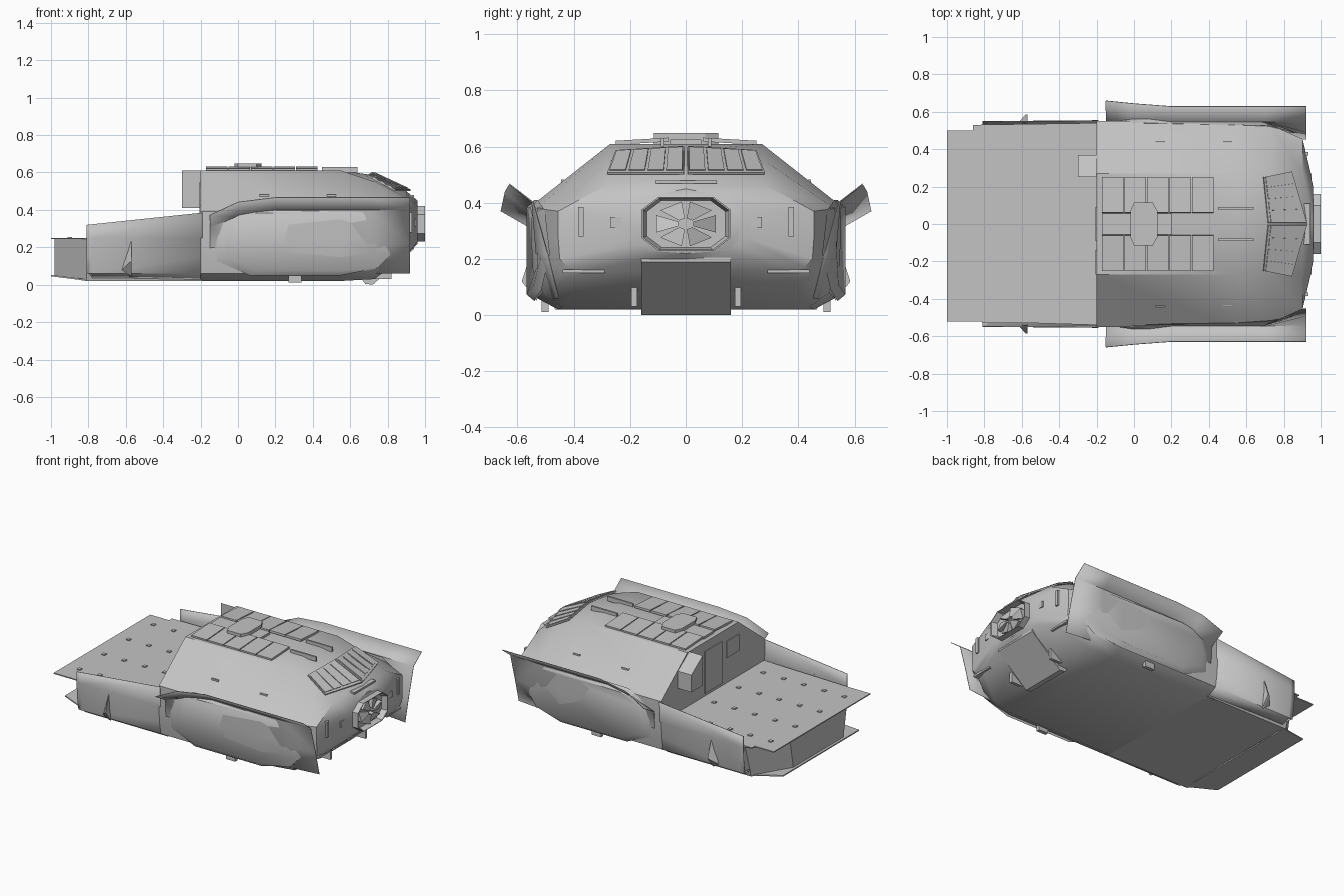
import bpy, bmesh, math
from mathutils import Vector

if "Cube" in bpy.data.objects:
    bpy.data.objects.remove(bpy.data.objects["Cube"])

grey = bpy.data.materials.new("hull_grey")
grey.use_nodes = True
grey.diffuse_color = (0.55, 0.55, 0.55, 1)
grey.node_tree.nodes["Principled BSDF"].inputs["Base Color"].default_value = (0.55, 0.55, 0.55, 1)


def finish(bm, name, smooth=0, thick=0):
    bmesh.ops.remove_doubles(bm, verts=bm.verts, dist=0.0001)
    bmesh.ops.recalc_face_normals(bm, faces=bm.faces)
    me = bpy.data.meshes.new(name)
    bm.to_mesh(me)
    bm.free()
    ob = bpy.data.objects.new(name, me)
    bpy.context.collection.objects.link(ob)
    me.materials.append(grey)
    if smooth:
        bpy.ops.object.select_all(action='DESELECT')
        ob.select_set(True)
        bpy.context.view_layer.objects.active = ob
        bpy.ops.object.shade_smooth_by_angle(angle=math.radians(smooth))
    if thick:
        mod = ob.modifiers.new("thickness", 'SOLIDIFY')
        mod.thickness = thick
    return ob


def bridge(bm, rows):
    for a, b in zip(rows, rows[1:]):
        for i in range(len(a) - 1):
            bm.faces.new((a[i], a[i + 1], b[i + 1], b[i]))


def loft(name, sections, smooth=35):
    """Closed body from half cross-sections (x, [(y, z), ...]) mirrored in y."""
    bm = bmesh.new()
    rows = []
    for x, half in sections:
        ring = half + [(-y, z) for y, z in half[-2:0:-1]]
        row = [bm.verts.new((x, y, z)) for y, z in ring]
        rows.append(row + row[:1])
    bridge(bm, rows)
    bm.faces.new(rows[0][:-1])
    bm.faces.new(rows[-1][:-1])
    return finish(bm, name, smooth)


def sheet(name, sections, side, smooth=30):
    """Open plate on one side from sections (x, [(y, z), ...])."""
    bm = bmesh.new()
    bridge(bm, [[bm.verts.new((x, side * y, z)) for y, z in pts] for x, pts in sections])
    return finish(bm, name, smooth, 0.004)


def prism(name, base, top, smooth=0):
    """Solid between two matching outlines."""
    bm = bmesh.new()
    a = [bm.verts.new(p) for p in base]
    b = [bm.verts.new(p) for p in top]
    bridge(bm, [a + a[:1], b + b[:1]])
    bm.faces.new(a)
    bm.faces.new(b)
    return finish(bm, name, smooth)


def box(name, x, y, z):
    corners = [(x[0], y[0]), (x[1], y[0]), (x[1], y[1]), (x[0], y[1])]
    return prism(name, [(*c, z[0]) for c in corners], [(*c, z[1]) for c in corners])


def tile(name, quad, thick):
    quad = [Vector(p) for p in quad]
    n = (quad[2] - quad[0]).cross(quad[3] - quad[1]).normalized()
    n = n if n.z > 0 else -n
    return prism(name, quad, [p + n * thick for p in quad])


# Main cabin hull with tapering nose
body = [(0, .02), (.455, .02), (.53, .06), (.545, .15), (.55, .25), (.55, .39), (.27, .61), (0, .61)]
loft("cabin_hull", [
    (-.2, body), (.55, body),
    (.73, [(0, .03), (.44, .03), (.51, .08), (.53, .16), (.53, .25), (.53, .38), (.28, .55), (0, .585)]),
    (.9, [(0, .16), (.36, .16), (.42, .17), (.45, .2), (.455, .27), (.455, .37), (.28, .465), (0, .5)]),
    (.96, [(0, .22), (.15, .23), (.18, .25), (.2, .28), (.2, .32), (.2, .38), (.15, .42), (0, .45)])])

# Rear load bed: chamfered tub, flat deck plate and tie-downs
tub = [(-.98, -.3), (-.98, .3), (-.81, .53), (-.19, .53), (-.19, -.53), (-.81, -.53)]
prism("rear_tub", [(x, y * .88, .045 if x < -.9 else .02) for x, y in tub],
      [(x, y, .245) for x, y in tub])
deck = [(-1, -.52), (-1, .5), (-.86, .5), (-.86, .53), (-.2, .54), (-.2, -.54), (-.86, -.52)]
prism("load_deck", [(*p, .243) for p in deck], [(*p, .25) for p in deck])
prism("rear_step", [(-1, y, z) for y, z in ((-.4, .045), (.4, .045), (.4, .053), (-.4, .053))],
      [(-.8, y, z) for y, z in ((-.46, .02), (.46, .02), (.46, .028), (-.46, .028))])
for i in range(5):
    for j in range(4):
        x, y = -.9 + i * .15, -.39 + j * .26
        box("tie_down", (x - .012, x + .012), (y - .012, y + .012), (.25, .256))

# Cabin rear wall fittings
box("rear_door", (-.207, -.2), (-.09, .09), (.27, .55))
box("rear_window", (-.206, -.2), (-.27, -.14), (.42, .53))
locker = [(.25, .41), (.37, .41), (.37, .525), (.25, .61)]
prism("rear_locker", [(-.3, y, z) for y, z in locker], [(-.19, y, z) for y, z in locker])

# Parts repeated on both sides
pod = [(-.14, .24), (-.11, .34), (-.04, .395), (.06, .41), (.7, .41), (.8, .37),
       (.87, .22), (.75, .09), (.55, .05), (.06, .05), (-.12, .13)]
for s, side in ((1, "left"), (-1, "right")):
    # Raised hull side beside the load bed
    low = body[1:5]
    sheet(side + "_bulwark", [(-.81, [(.465, .07)] + low[1:] + [(.55, .32)]),
                              (-.78, [(.455, .03)] + low[1:] + [(.55, .323)]),
                              (-.19, low + [(.555, .385)])], s)
    prism(side + "_mud_flap",
          [(-.57, s * .54, .26), (-.57, s * .585, .12), (-.57, s * .53, .05)],
          [(-.62, s * .54, .08), (-.58, s * .585, .12), (-.58, s * .53, .05)])
    # Flared skirt, tucked under the hull at the nose
    mid = [(.63, .465), (.55, .4), (.535, .22), (.48, .06)]
    sheet(side + "_skirt", [
        (-.15, [(.66, .37), (.555, .31), (.548, .2), (.535, .13)]),
        (0, [(.645, .44), (.552, .36), (.546, .2), (.52, .08)]),
        (.2, mid), (.7, mid),
        (.92, [(.63, .465), (.545, .4), (.495, .22), (.455, .06)])], s)

    # Bulging pod over the running gear
    def bulge(x, z, k, y):
        return (.36 + (x - .36) * k, s * (y - .25 * max(0, x - .65)), .22 + (z - .22) * k)
    prism(side + "_pod", [bulge(x, z, 1, .54) for x, z in pod],
          [bulge(x, z, .86, .568) for x, z in pod], 40)
    box(side + "_support_foot", (.27, .34), sorted((s * .49, s * .515)), (.012, .06))

    # Roof panels, rails and handles
    for i in range(5):
        x = -.17 + i * .12
        tile(side + "_roof_panel", ((x, s * .06, .618), (x + .114, s * .06, .618),
                                    (x + .114, s * .25, .607), (x, s * .25, .607)), .014)
    box(side + "_roof_rail", (.45, .64), sorted((s * .078, s * .09)), (.6, .63))
    for x in (.14, .5):
        box(side + "_handle", (x - .025, x + .025), sorted((s * .435, s * .445)), (.46, .483))

    # Split windscreen with four panes
    top_in, top_out = Vector((.715, s * .006, .595)), Vector((.69, s * .25, .58))
    low_in, low_out = Vector((.92, s * .006, .5)), Vector((.84, s * .28, .5))
    tile(side + "_windscreen_frame", (top_in, top_out, low_out, low_in), .009)
    for i in range(4):
        a, b = (i + .08) / 4, (i + .92) / 4
        quad = []
        for t, v in ((a, .07), (b, .07), (b, .93), (a, .93)):
            quad.append(top_in.lerp(top_out, t).lerp(low_in.lerp(low_out, t), v) + Vector((.002, 0, .008)))
        tile(side + "_window_pane", quad, .005)

    # Nose lamps, slots and tow gear
    box(side + "_nose_bar", (.88, .93), sorted((s * .365, s * .385)), (.28, .385))
    box(side + "_nose_step", (.9, .953), sorted((s * .22, s * .27)), (.31, .35))
    box(side + "_nose_slot", (.85, .9), sorted((s * .29, s * .44)), (.15, .163))
    box(side + "_tow_hook", (.72, .82), sorted((s * .175, s * .195)), (.03, .1))
box("nose_rail", (.9, .94), (-.11, .11), (.468, .48))

# Roof hatch
hatch = [(-.02, -.07), (0, -.115), (.1, -.115), (.125, -.07),
         (.125, .07), (.1, .115), (0, .115), (-.02, .07)]
prism("roof_hatch", [(*p, .6) for p in hatch], [(*p, .648) for p in hatch])
box("roof_spine", (-.17, .2), (-.055, .055), (.6, .625))

# Front ramp
ramp = [(.66, .03), (.68, .005), (.72, 0), (.94, .19), (.94, .205), (.88, .21)]
prism("front_ramp", [(x, -.16, z) for x, z in ramp], [(x, .16, z) for x, z in ramp])

# Octagonal nose intake: ring, hub and blades
octagon = [(-.16, -.05), (-.1, -.095), (.1, -.095), (.16, -.05),
           (.16, .05), (.1, .095), (-.1, .095), (-.16, .05)]
bm = bmesh.new()
rows = []
for x, k in ((.92, 1), (1, 1), (1, .96), (.962, .88)):
    row = [bm.verts.new((x, y * k, .325 + z * k)) for y, z in octagon]
    rows.append(row + row[:1])
bridge(bm, rows)
bm.faces.new(rows[-1][:-1])
bm.faces.new(rows[0][:-1])
finish(bm, "intake_ring")
for i in range(6):
    t = i * math.tau / 6

    def spoke(r, off, x):
        return (x, 1.45 * r * math.cos(t + off), .325 + r * math.sin(t + off))
    prism("intake_blade", [spoke(.02, -.4, .96), spoke(.08, -.4, .96), spoke(.08, .4, .96), spoke(.02, .4, .96)],
          [spoke(.02, -.4, .985), spoke(.08, -.4, .968), spoke(.08, .4, .99), spoke(.02, .4, .99)])
